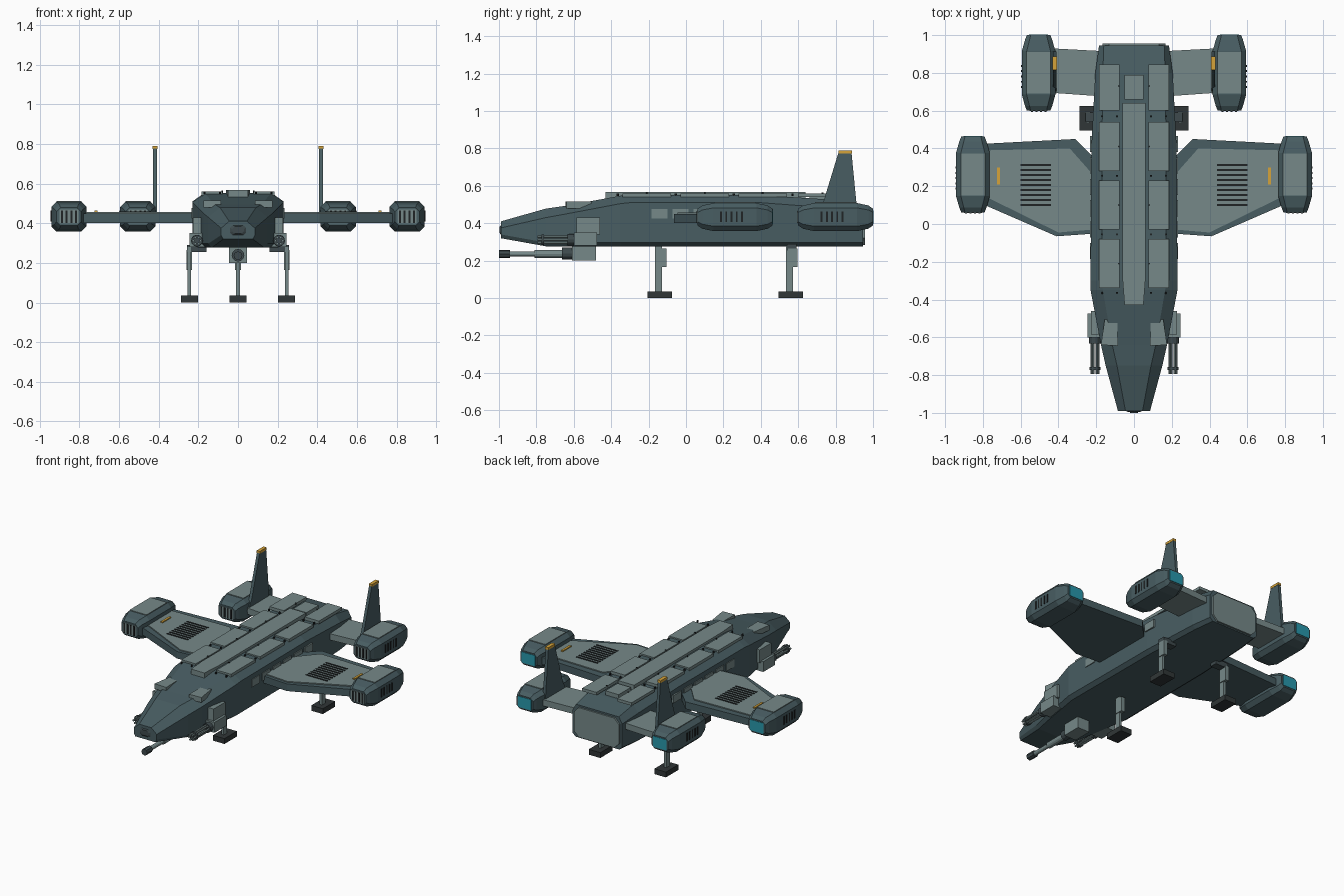
import bpy, bmesh, math
from mathutils import Matrix, Vector

if "Cube" in bpy.data.objects:
    bpy.data.objects.remove(bpy.data.objects["Cube"])


def material(name, r, g, b):
    col = [(c / 255 / 12.92) if c < 11 else ((c / 255 + 0.055) / 1.055) ** 2.4 for c in (r, g, b)] + [1]
    m = bpy.data.materials.new(name)
    m.use_nodes = True
    m.diffuse_color = col
    m.node_tree.nodes["Principled BSDF"].inputs["Base Color"].default_value = col
    return m


SLATE = material("slate hull", 72, 93, 98)
PALE = material("pale grey panel", 118, 137, 137)
GUN = material("gunmetal", 62, 74, 77)
BLACK = material("near black", 32, 36, 37)
FOOT = material("dark rubber", 48, 54, 55)
AMBER = material("amber marker", 214, 164, 58)
TEAL = material("teal exhaust", 40, 152, 172)


def finish(name, mat, bm):
    bmesh.ops.recalc_face_normals(bm, faces=bm.faces[:])
    mesh = bpy.data.meshes.new(name)
    bm.to_mesh(mesh)
    bm.free()
    mesh.materials.append(mat)
    ob = bpy.data.objects.new(name, mesh)
    bpy.context.scene.collection.objects.link(ob)
    return ob


def loft(name, mat, rings):
    """Skin a list of equal-length point rings and cap both ends."""
    bm = bmesh.new()
    vs = [[bm.verts.new(p) for p in ring] for ring in rings]
    n = len(vs[0])
    for a, b in zip(vs, vs[1:]):
        for i in range(n):
            j = (i + 1) % n
            bm.faces.new((a[i], a[j], b[j], b[i]))
    bm.faces.new(vs[0])
    bm.faces.new(vs[-1])
    return finish(name, mat, bm)


def slab(name, mat, outline, z0, z1, s=1):
    """Plan outline extruded in z."""
    return loft(name, mat, [[(s * x, y, z) for x, y in outline] for z in (z0, z1)])


def boxes(name, mat, bounds, s=1):
    bm = bmesh.new()
    for x0, x1, y0, y1, z0, z1 in bounds:
        centre = Vector((s * (x0 + x1) / 2, (y0 + y1) / 2, (z0 + z1) / 2))
        size = Matrix.Diagonal((x1 - x0, y1 - y0, z1 - z0, 1))
        bmesh.ops.create_cube(bm, size=1, matrix=Matrix.Translation(centre) @ size)
    return finish(name, mat, bm)


def rods(name, mat, items, axis="Y", sides=10):
    """Cylinders given as (x, y, z, length, radius), centred."""
    bm = bmesh.new()
    turn = Matrix.Rotation(math.pi / 2, 4, "X") if axis == "Y" else Matrix()
    for x, y, z, length, r in items:
        bmesh.ops.create_cone(bm, cap_ends=True, segments=sides, radius1=r, radius2=r,
                              depth=length, matrix=Matrix.Translation((x, y, z)) @ turn)
    return finish(name, mat, bm)


def octagon(cx, y, cz, w, h, c):
    half = [(w, -h + c), (w, h - c), (w - c, h), (-w + c, h)]
    return [(cx + x, y, cz + z) for x, z in half + [(-x, -z) for x, z in half]]


# Fuselage: y, half width, top half width, bottom, shoulder, top
stations = [(-.99, .085, .045, .32, .375, .41), (-.75, .15, .09, .277, .43, .478),
            (-.64, .175, .115, .277, .45, .494), (-.35, .23, .165, .277, .505, .547),
            (-.3, .23, .17, .277, .51, .552), (.4, .226, .17, .277, .51, .55),
            (.8, .205, .165, .277, .48, .525), (.945, .185, .16, .277, .455, .497)]
hull = []
for y, w, wt, zb, zs, zt in stations:
    side = [(w * .88, zb), (w, zb + .02), (w, zs), (wt, zt)]
    hull.append([(x, y, z) for x, z in side] + [(-x, y, z) for x, z in reversed(side)])
loft("fuselage", SLATE, hull)
loft("stern_plate", PALE, [octagon(0, y, .385, .168, .1, .035) for y in (.94, .956)])
loft("nose_tip", GUN, [octagon(0, y, .365, w, h, .012) for y, w, h in ((-.985, .05, .03), (-.996, .03, .018))])

# Dorsal spine
slab("spine", PALE, [(-.06, .64), (.06, .64), (.06, -.3), (.05, -.43), (-.05, -.43), (-.06, -.3)], .53, .567)
boxes("spine_rear_plate", PALE, [(-.05, .05, .66, .79, .53, .558)])

# Main wing outlines
wing = [(.79, .425), (.31, .45), (.2, .34), (.2, -.05), (.41, -.065), (.79, .1)]
wing_top = [(.775, .39), (.34, .4), (.225, .27), (.225, -.03), (.4, -.045), (.775, .14)]
tail = [(.16, .915), (.44, .93), (.44, .695), (.16, .675)]


def pod(side, s, place, cx, cy):
    cz = .433
    name = f"{side}_{place}_pod"
    sec = [(-.2, .062, .045, .02), (-.175, .072, .062, .024), (-.115, .089, .075, .026),
           (.115, .089, .075, .026), (.175, .072, .062, .024), (.2, .062, .045, .02)]
    loft(name, SLATE, [octagon(s * cx, cy + y, cz, w, h, c) for y, w, h, c in sec])
    boxes(name + "_top_panel", PALE, [(cx - .063, cx + .063, cy - .11, cy + .11, cz + .07, cz + .08)], s)
    boxes(name + "_intake_panel", PALE, [(cx - .048, cx + .048, cy - .203, cy - .195, cz - .035, cz + .035)], s)
    boxes(name + "_intake_slits", BLACK,
          [(cx + x - .005, cx + x + .005, cy - .207, cy - .198, cz - .032, cz + .032)
           for x in (-.036, -.012, .012, .036)], s)
    boxes(name + "_side_slits", BLACK,
          [(cx + .085, cx + .092, cy + y - .005, cy + y + .005, cz - .025, cz + .03)
           for y in (-.075, -.047, -.019, .009, .037)], s)
    boxes(name + "_exhaust", TEAL, [(cx - .05, cx + .05, cy + .195, cy + .203, cz - .036, cz + .036)], s)


for side, s in (("left", 1), ("right", -1)):
    # Wings and pods
    slab(f"{side}_wing", SLATE, wing, .402, .45, s)
    slab(f"{side}_wing_panel", PALE, wing_top, .445, .457, s)
    boxes(f"{side}_wing_vents", BLACK,
          [(.44, .6, .1 + i * .0265 - .006, .1 + i * .0265 + .006, .45, .46) for i in range(9)], s)
    boxes(f"{side}_wing_marker", AMBER, [(.71, .725, .21, .3, .45, .464)], s)
    slab(f"{side}_tail_wing", PALE, tail, .41, .452, s)
    pod(side, s, "front", .853, .262)
    pod(side, s, "rear", .505, .8)

    # Tail fin with marker tip
    fin = [(.69, .43), (.73, .5), (.815, .777), (.885, .777), (.912, .5), (.915, .43)]
    loft(f"{side}_fin", SLATE, [[(s * x, y, z) for y, z in fin] for x in (.409, .429)])
    boxes(f"{side}_fin_tip", AMBER, [(.407, .431, .815, .887, .774, .79)], s)

    # Dorsal armour plates and bolts
    plates = [(-.34, -.08), (-.03, .23), (.28, .54), (.6, .845)]
    boxes(f"{side}_dorsal_plates", PALE, [(.078, .185, a, b, .54, .56) for a, b in plates], s)
    rods(f"{side}_dorsal_bolts", BLACK,
         [(s * x, y, .553, .012, .006) for x in (.09, .168) for y in (-.365, -.055, .255, .57)]
         + [(s * .08, y, .558, .012, .005) for a, b in plates for y in (a + .13,)], "Z", 6)
    slab(f"{side}_nose_plate", PALE, [(.088, -.515), (.155, -.505), (.175, -.64), (.085, -.645)], .48, .515, s)

    # Hull side windows
    boxes(f"{side}_windows", PALE,
          [(.2, .234, -.185 + i * .113, -.1 + i * .113, .425, .477) for i in range(6)], s)

    # Side gun: mount, cheek plate and rotary barrels
    boxes(f"{side}_gun_mount", PALE, [(.15, .245, -.6, -.475, .28, .35)], s)
    boxes(f"{side}_gun_cheek", PALE, [(.15, .228, -.585, -.46, .34, .43)], s)
    gx, gz = s * .207, .312
    barrels = [(gx + .018 * math.cos(a), -.69, gz + .018 * math.sin(a), .21, .007)
               for a in (i * math.pi / 3 for i in range(6))]
    rods(f"{side}_gun_barrels", PALE, barrels, sides=6)
    rods(f"{side}_gun_rings", GUN, [(gx, -.765, gz, .014, .029), (gx, -.615, gz, .035, .03)], sides=12)


# Landing gear: one nose leg, two rear legs
for name, x, y in (("nose", 0, -.14), ("left_rear", .245, .56), ("right_rear", -.245, .56)):
    boxes(f"{name}_foot", FOOT, [(x - .043, x + .043, y - .066, y + .066, 0, .036)])
    boxes(f"{name}_leg", PALE, [(x - .009, x + .009, y - .025, y + .012, .03, .28)])
    boxes(f"{name}_leg_sleeve", PALE, [(x - .014, x + .014, y - .015, y + .036, .165, .265)])
    if x:
        boxes(f"{name}_leg_bracket", GUN, [(min(x, x * .7) - .012, max(x, x * .7) + .012,
                                            y - .02, y + .03, .255, .29)])

# Chin turret with long barrel
boxes("chin_turret", PALE, [(-.045, .045, -.61, -.48, .2, .28)])
rods("chin_gun_collar", GUN, [(0, -.635, .238, .055, .032)], sides=12)
rods("chin_gun_barrel", PALE, [(0, -.73, .236, .16, .021), (0, -.87, .236, .16, .014)], sides=12)
rods("chin_gun_muzzle", GUN, [(0, -.97, .236, .06, .022)], sides=8)
